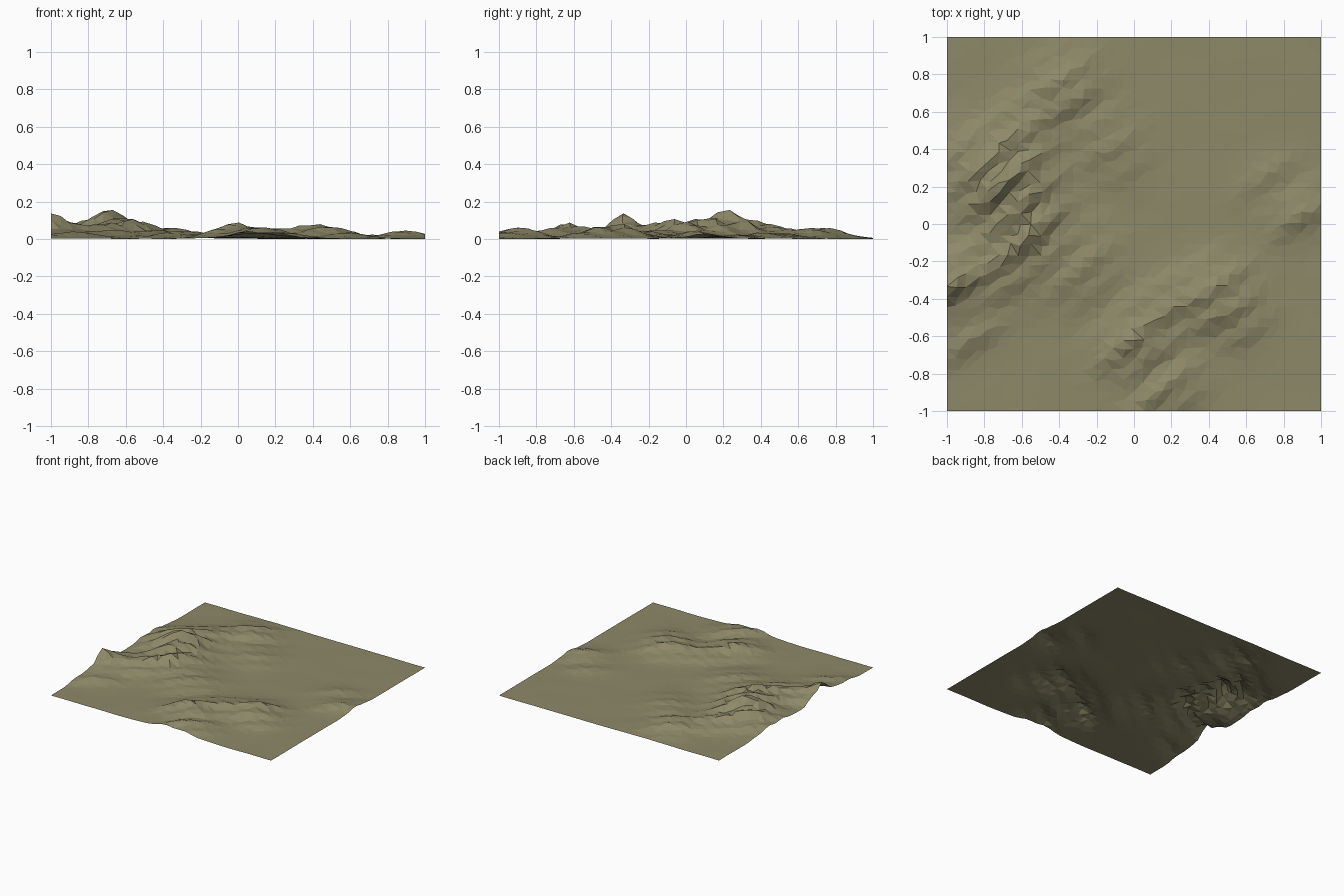
import bpy, bmesh, math, random
from mathutils import Vector, noise

if "Cube" in bpy.data.objects:
    bpy.data.objects.remove(bpy.data.objects["Cube"])

random.seed(4)
CELLS = 36
RIPPLE = 0.154            # spacing of the diagonal ridges
U = Vector((0.82, 0.57))  # along the ridges
V = Vector((-0.57, 0.82)) # across the ridges

# Hills: x, y, height, spread along ridges, spread across ridges
HILLS = [
    (-0.68, 0.21, 0.145, 0.16, 0.15),
    (-0.58, -0.03, 0.100, 0.16, 0.14),
    (-1.00, -0.33, 0.130, 0.14, 0.10),
    (-0.75, -0.20, 0.070, 0.16, 0.14),
    (-0.85, 0.30, 0.065, 0.15, 0.15),
    (-0.62, 0.48, 0.065, 0.18, 0.12),
    (-0.38, 0.72, 0.070, 0.13, 0.12),
    (-0.15, 0.45, 0.035, 0.13, 0.16),
    (-0.30, -0.22, 0.045, 0.15, 0.13),
    (-0.90, -0.58, 0.045, 0.15, 0.08),
    (0.00, -0.65, 0.085, 0.14, 0.11),
    (0.15, -0.45, 0.050, 0.15, 0.11),
    (0.42, -0.38, 0.085, 0.14, 0.12),
    (0.55, -0.50, 0.045, 0.12, 0.10),
    (0.15, -0.90, 0.060, 0.16, 0.10),
    (0.88, 0.06, 0.045, 0.13, 0.08),
    (0.73, 0.26, 0.022, 0.12, 0.07),
]


def height(x, y):
    p = Vector((x, y))
    total = 0
    for hx, hy, h, su, sv in HILLS:
        d = p - Vector((hx, hy))
        g = h * math.exp(-0.5 * ((d.dot(U) / su) ** 2 + (d.dot(V) / sv) ** 2))
        total += g * g
    wave = math.cos(2 * math.pi * (p.dot(V) - 0.575) / RIPPLE + 0.8 * math.sin(7 * p.dot(U)))
    rough = noise.noise(Vector((x * 7, y * 7, 0.3)))
    z = math.sqrt(total) * (0.84 + 0.18 * wave + 0.12 * rough)
    return z + 0.003 * (1 + noise.noise(Vector((x * 4, y * 4, 2))))


# Hilly ground sheet
bm = bmesh.new()
bmesh.ops.create_grid(bm, x_segments=CELLS, y_segments=CELLS, size=1)
for v in bm.verts:
    # jitter inner points for irregular facets
    if abs(v.co.x) < 0.99 and abs(v.co.y) < 0.99:
        v.co.x += random.uniform(-0.012, 0.012)
        v.co.y += random.uniform(-0.012, 0.012)
    v.co.z = height(v.co.x, v.co.y)
low = min(v.co.z for v in bm.verts)
for v in bm.verts:
    v.co.z -= low
bmesh.ops.triangulate(bm, faces=bm.faces[:])
mesh = bpy.data.meshes.new("hilly_ground")
bm.to_mesh(mesh)
bm.free()
ground = bpy.data.objects.new("hilly_ground", mesh)
bpy.context.collection.objects.link(ground)

# Dry olive earth
earth = bpy.data.materials.new("dry_earth")
earth.diffuse_color = (0.27, 0.25, 0.14, 1)
earth.use_nodes = True
earth.node_tree.nodes["Principled BSDF"].inputs["Base Color"].default_value = earth.diffuse_color
mesh.materials.append(earth)
